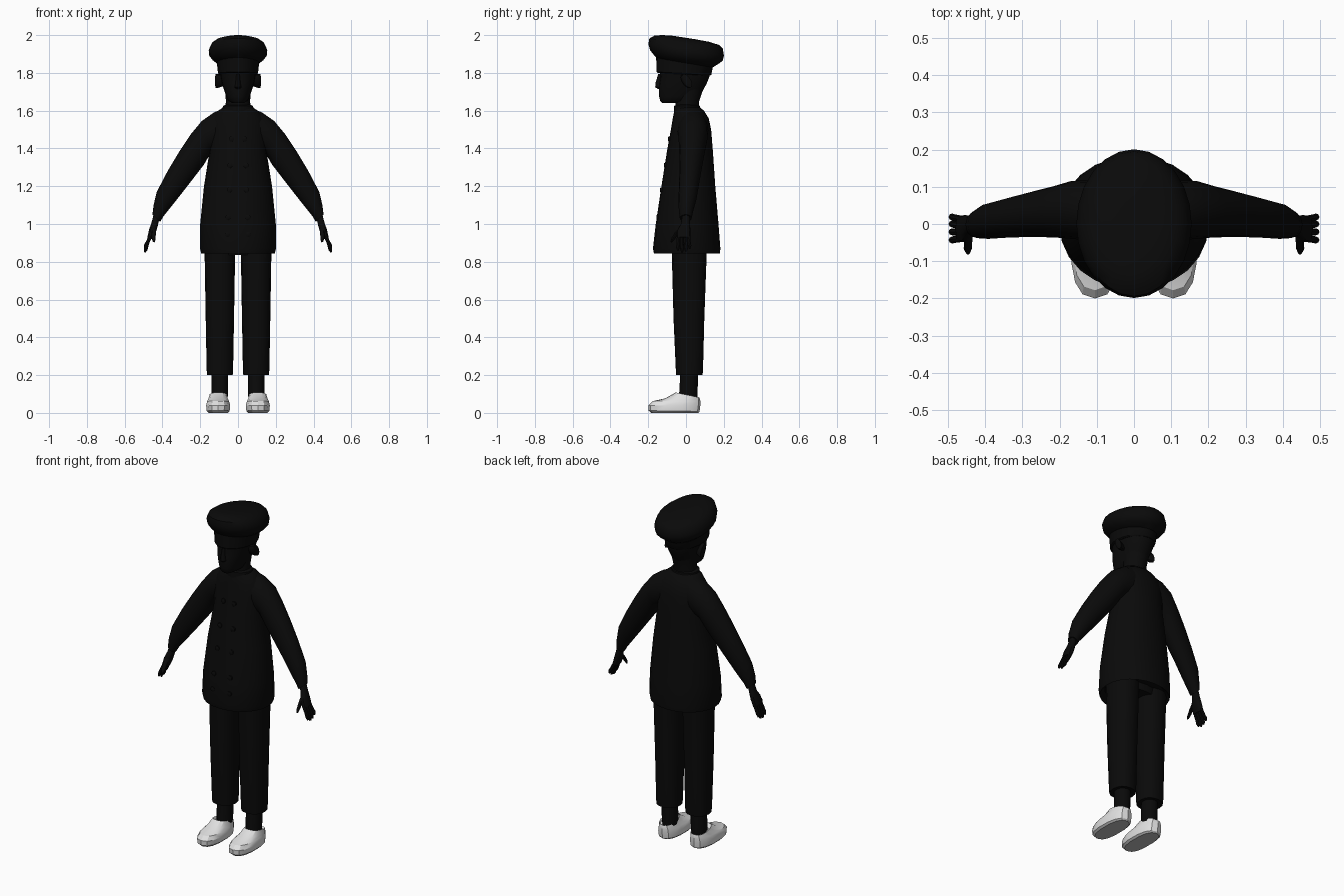
import bpy, bmesh, math
from mathutils import Vector


def material(name, value):
    m = bpy.data.materials.new(name)
    m.diffuse_color = (value, value, value, 1)
    return m


BLACK = material("black cloth", 0.003)
WHITE = material("white leather", 0.75)
SOLE = material("pale sole", 0.5)


def finish(name, bm, mat, mirror=False, angle=40):
    bmesh.ops.recalc_face_normals(bm, faces=bm.faces)
    mesh = bpy.data.meshes.new(name)
    bm.to_mesh(mesh)
    bm.free()
    mesh.materials.append(mat)
    ob = bpy.data.objects.new(name, mesh)
    bpy.context.collection.objects.link(ob)
    if mirror:
        mod = ob.modifiers.new("mirror", 'MIRROR')
        mod.use_mirror_merge = False
    bpy.ops.object.select_all(action='DESELECT')
    ob.select_set(True)
    bpy.context.view_layer.objects.active = ob
    bpy.ops.object.shade_smooth_by_angle(angle=math.radians(angle))
    return ob


def add_loft(bm, rings, n=16, power=2.0):
    """Skin closed rings; each ring is two opposite points and a half-width vector."""
    loops = []
    for a, b, w in rings:
        a, b, w = Vector(a), Vector(b), Vector(w)
        c, u = (a + b) / 2, (a - b) / 2
        loop = []
        for i in range(n):
            t = 2 * math.pi * i / n
            ct, st = math.cos(t), math.sin(t)
            p = math.copysign(abs(ct) ** (2 / power), ct)
            q = math.copysign(abs(st) ** (2 / power), st)
            loop.append(bm.verts.new(c + u * p + w * q))
        loops.append(loop)
    for l0, l1 in zip(loops, loops[1:]):
        for i in range(n):
            j = (i + 1) % n
            bm.faces.new((l0[i], l0[j], l1[j], l1[i]))
    bm.faces.new(loops[0])
    bm.faces.new(loops[-1])


def loft(name, rings, mat=BLACK, mirror=False, n=16, power=2.0, angle=40):
    bm = bmesh.new()
    add_loft(bm, rings, n, power)
    return finish(name, bm, mat, mirror, angle)


def level(x, rows):
    """Horizontal rings from rows of z, half width, front y, back y."""
    return [((x, f, z), (x, b, z), (rx, 0, 0)) for z, rx, f, b in rows]


def tilted(x, rows):
    """Tilted rings from rows of front y, front z, back y, back z, half width."""
    return [((x, f, zf), (x, b, zb), (rx, 0, 0)) for f, zf, b, zb, rx in rows]


# Jacket body, flaring to an open hem
loft("jacket", level(0, [
    (0.875, 0.17, -0.14, 0.15), (0.845, 0.195, -0.17, 0.18), (0.87, 0.201, -0.175, 0.182),
    (1.0, 0.2, -0.16, 0.172), (1.2, 0.18, -0.13, 0.155), (1.39, 0.15, -0.1, 0.142),
    (1.5, 0.155, -0.08, 0.133), (1.56, 0.14, -0.07, 0.12), (1.60, 0.105, -0.062, 0.095),
    (1.62, 0.075, -0.055, 0.07)]), n=24, power=2.1)
loft("collar", level(0, [
    (1.59, 0.085, -0.064, 0.08), (1.625, 0.08, -0.064, 0.074), (1.632, 0.065, -0.05, 0.06)]), n=20)

# Double row of buttons
bm = bmesh.new()
for x, z, y in ((0.035, 1.45, -0.088), (0.043, 1.31, -0.11), (0.046, 1.18, -0.13),
                (0.053, 1.035, -0.15), (0.055, 0.945, -0.16)):
    add_loft(bm, [((x, y + 0.02, z + 0.014), (x, y + 0.02, z - 0.014), (0.014, 0, 0)),
                  ((x, y - 0.004, z + 0.014), (x, y - 0.004, z - 0.014), (0.014, 0, 0)),
                  ((x, y - 0.007, z + 0.008), (x, y - 0.007, z - 0.008), (0.008, 0, 0))], 10)
finish("buttons", bm, BLACK, True)

# Sleeves: outer x, outer z, inner x, inner z, front y, back y
sleeve = [(0.07, 1.61, 0.04, 1.42, -0.04, 0.11), (0.125, 1.592, 0.09, 1.40, -0.045, 0.118),
          (0.192, 1.545, 0.143, 1.38, -0.04, 0.116), (0.25, 1.475, 0.18, 1.315, -0.036, 0.102),
          (0.31, 1.385, 0.23, 1.25, -0.035, 0.088), (0.37, 1.285, 0.292, 1.17, -0.036, 0.072),
          (0.43, 1.17, 0.355, 1.09, -0.04, 0.055), (0.447, 1.1, 0.395, 1.04, -0.038, 0.038),
          (0.453, 1.05, 0.412, 1.012, -0.033, 0.03), (0.443, 1.045, 0.42, 1.022, -0.02, 0.02)]
loft("sleeves", [((ox, (f + b) / 2, oz), (ix, (f + b) / 2, iz), (0, (b - f) / 2, 0))
                 for ox, oz, ix, iz, f, b in sleeve], mirror=True)


# Hands: flat palm, four fingers and a thumb
def digit(bm, path, r):
    rings = []
    for k, p in enumerate(path):
        s = r * (0.5 if k == len(path) - 1 else 1)
        x, y, z = p
        rings.append(((x + s, y, z + s * 0.35), (x - s, y, z - s * 0.35), (0, s, 0)))
    add_loft(bm, rings, 8)


bm = bmesh.new()
add_loft(bm, [((x + t, y, z + t * 0.4), (x - t, y, z - t * 0.4), (0, w, 0)) for x, y, z, t, w in (
    (0.43, 0, 1.045, 0.016, 0.02), (0.441, -0.003, 1.0, 0.017, 0.024),
    (0.452, -0.012, 0.965, 0.018, 0.036), (0.466, -0.013, 0.925, 0.014, 0.036))], 12, 2.4)
for y0, y1, tip in ((0.013, 0.019, 0.875), (-0.005, 0.0, 0.86), (-0.022, -0.021, 0.855), (-0.039, -0.043, 0.866)):
    digit(bm, [(0.463, y0, 0.935), (0.48, (y0 + y1) / 2, 0.9),
               (0.489, y1, tip + 0.01), (0.494, y1, tip - 0.005)], 0.0095)
digit(bm, [(0.443, -0.02, 0.985), (0.446, -0.048, 0.955), (0.447, -0.066, 0.925), (0.446, -0.077, 0.905)], 0.011)
finish("hands", bm, BLACK, True)

# Trousers and socks
loft("trousers", level(0.096, [
    (0.205, 0.05, -0.03, 0.07), (0.2, 0.068, -0.052, 0.088), (0.23, 0.07, -0.054, 0.09),
    (0.5, 0.075, -0.066, 0.097), (0.8, 0.08, -0.074, 0.108), (0.9, 0.083, -0.076, 0.112)]),
    mirror=True, power=2.3)
loft("seat_of_trousers", level(0, [(0.835, 0.12, -0.07, 0.1), (0.93, 0.16, -0.078, 0.112)]))
loft("socks", level(0.096, [
    (0.06, 0.04, -0.04, 0.06), (0.12, 0.044, -0.035, 0.062), (0.22, 0.044, -0.03, 0.063)]), mirror=True, n=12)

# Slip-on shoes with a paler-edged sole
shoes = loft("shoes", tilted(0.105, [
    (-0.185, 0.0, 0.065, 0.0, 0.052), (-0.198, 0.012, 0.072, 0.008, 0.062),
    (-0.2, 0.04, 0.076, 0.04, 0.065), (-0.178, 0.062, 0.076, 0.062, 0.059),
    (-0.11, 0.077, 0.074, 0.074, 0.052), (-0.055, 0.108, 0.07, 0.082, 0.046),
    (-0.036, 0.09, 0.062, 0.074, 0.04)]), WHITE, True, 14, 2.5, 25)
shoes.data.materials.append(SOLE)
for p in shoes.data.polygons:
    p.material_index = 1 if p.center.z < 0.008 else 0

# Neck, head, nose and ears
loft("neck", level(0, [(1.58, 0.07, -0.055, 0.068), (1.65, 0.064, -0.055, 0.07), (1.74, 0.07, -0.06, 0.1)]))
loft("head", level(0, [
    (1.64, 0.03, -0.125, -0.03), (1.652, 0.052, -0.137, 0.04), (1.675, 0.062, -0.142, 0.07),
    (1.71, 0.074, -0.144, 0.092), (1.745, 0.085, -0.142, 0.11), (1.78, 0.093, -0.137, 0.124),
    (1.83, 0.1, -0.142, 0.132)]), n=20, power=2.2)
loft("nose", level(0, [
    (1.715, 0.01, -0.148, -0.12), (1.724, 0.019, -0.163, -0.11),
    (1.745, 0.014, -0.162, -0.11), (1.795, 0.009, -0.147, -0.11)]), n=10)
loft("ears", [((x, y - h * 0.5, 1.76 + h), (x, y + h * 0.4, 1.755 - h), (0, h * 0.65, 0))
              for x, y, h in ((0.075, -0.005, 0.025), (0.105, 0.0, 0.034),
                              (0.118, 0.008, 0.034), (0.121, 0.008, 0.022))], mirror=True, n=12)

# Floppy hat: band, then a puffed crown sloping to the back
loft("hat_band", tilted(0, [
    (-0.15, 1.80, 0.128, 1.785, 0.1), (-0.156, 1.805, 0.134, 1.79, 0.106),
    (-0.158, 1.885, 0.145, 1.845, 0.113)]), n=24)
loft("hat_crown", tilted(0, [
    (-0.15, 1.872, 0.14, 1.828, 0.108), (-0.172, 1.897, 0.172, 1.848, 0.138),
    (-0.19, 1.92, 0.194, 1.864, 0.153), (-0.199, 1.952, 0.201, 1.89, 0.155),
    (-0.194, 1.982, 0.195, 1.928, 0.14), (-0.168, 1.997, 0.175, 1.948, 0.115),
    (-0.13, 2.0, 0.12, 1.965, 0.08), (-0.08, 1.998, 0.05, 1.978, 0.04)]), n=24)
